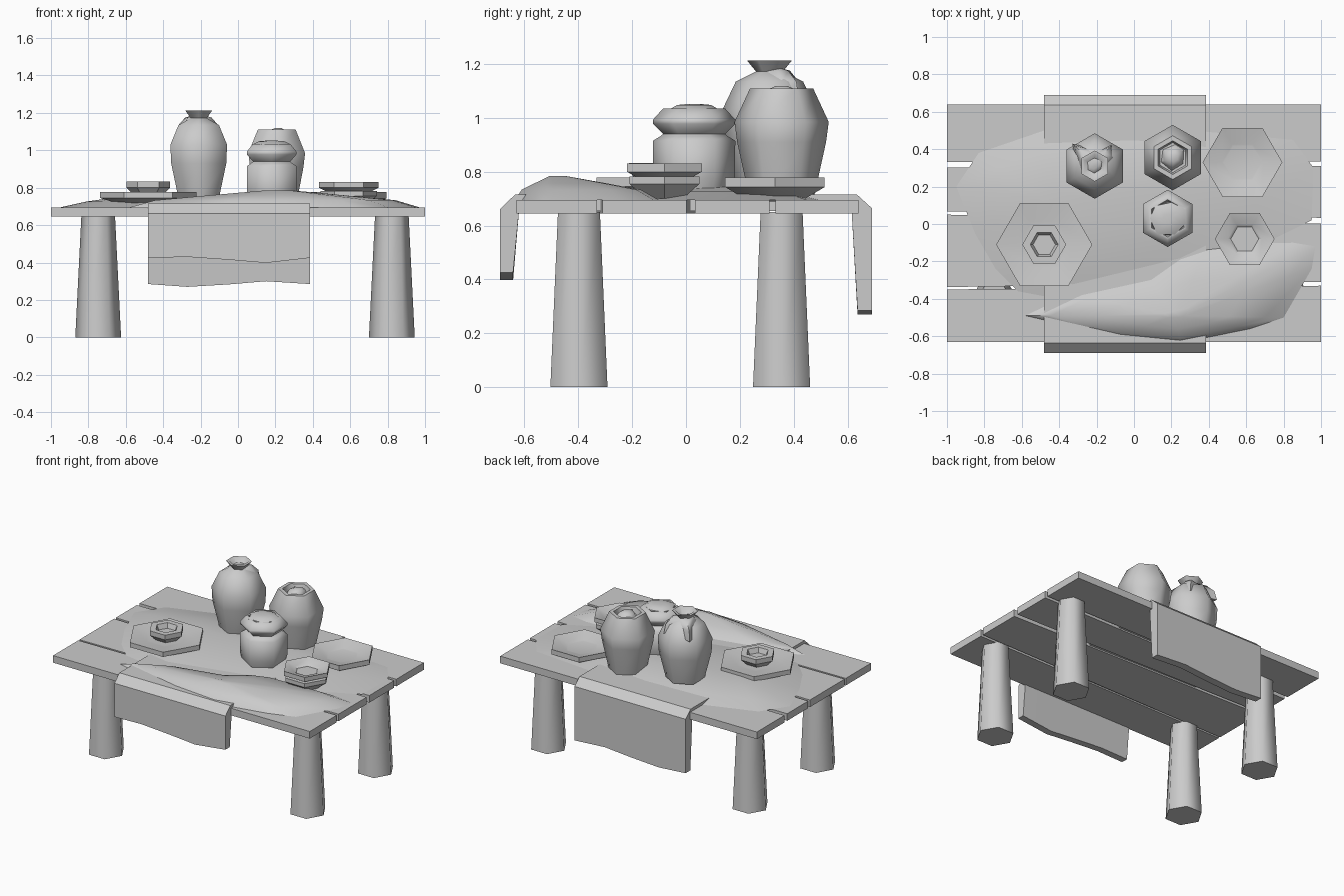
import bpy, math
from math import radians, cos, sin

if "Cube" in bpy.data.objects:
    bpy.data.objects.remove(bpy.data.objects["Cube"])


def make(name, verts, faces, angle=None):
    me = bpy.data.meshes.new(name)
    me.from_pydata(verts, [], faces)
    ob = bpy.data.objects.new(name, me)
    bpy.context.collection.objects.link(ob)
    bpy.ops.object.select_all(action='DESELECT')
    ob.select_set(True)
    bpy.context.view_layer.objects.active = ob
    bpy.ops.object.mode_set(mode='EDIT')
    bpy.ops.mesh.select_all(action='SELECT')
    bpy.ops.mesh.normals_make_consistent(inside=False)
    bpy.ops.object.mode_set(mode='OBJECT')
    if angle:
        bpy.ops.object.shade_smooth_by_angle(angle=radians(angle))
    return ob


def loft(name, rings, angle=None):
    """Bridge equal-sized rings of points and cap both ends."""
    n = len(rings[0])
    verts = [p for r in rings for p in r]
    faces = [tuple(range(n)), tuple(range(len(verts) - n, len(verts)))]
    for k in range(len(rings) - 1):
        for i in range(n):
            j = (i + 1) % n
            faces.append((k*n + i, k*n + j, k*n + n + j, k*n + n + i))
    return make(name, verts, faces, angle)


def hexagon(name, x, y, profile, turn=0, angle=62):
    """Six-sided turned form; profile is (radius, height) pairs."""
    a = [radians(60*i + turn) for i in range(6)]
    return loft(name, [[(x + r*cos(t), y + r*sin(t), z) for t in a] for r, z in profile], angle)


def drift(name, outline, centre, steps, base):
    """Sand heap: outline shrinks toward a peak; steps are (scale, height)."""
    cx, cy = centre
    rings = [[(x, y, base) for x, y in outline]]
    for s, z in steps:
        rings.append([(cx + (x - cx)*s, cy + (y - cy)*s, z) for x, y in outline])
    return loft(name, rings, 50)


# Table planks: y edges at the left end and right end
planks = [(-.63, -.35, -.63, -.33), (-.337, .05, -.31, .002),
          (.068, .302, .033, .31), (.332, .64, .333, .64)]
for i, (l0, l1, r0, r1) in enumerate(planks):
    loft(f"plank_{i + 1}", [[(-1, l0, z), (1, r0, z), (1, r1, z), (-1, l1, z)] for z in (.645, .695)])

# Legs
for i, x in enumerate((-.7475, .8225)):
    for j, y in enumerate((-.3975, .355)):
        hexagon(f"leg_{('left', 'right')[i]}_{('front', 'back')[j]}", x, y, [(.1225, 0), (.09, .65)])

# Runner draped over both long edges, with wavy hems
rings = []
for x, f, b in ((-.48, .435, .285), (-.27, .44, .27), (-.05, .425, .283),
                (.15, .408, .30), (.385, .435, .285)):
    rings.append([(x, -.69, f - .01), (x, -.69, .662), (x, -.635, .715), (x, .635, .715),
                  (x, .69, .665), (x, .69, b), (x, .637, b), (x, .615, .655),
                  (x, -.62, .655), (x, -.642, f - .01)])
loft("runner", rings, 40)

# Sand drifted over the table
drift("sand_back", [(-.95, .2), (-.83, .38), (-.48, .5), (.1, .52), (.85, .45), (.96, .3),
                    (.95, .02), (.4, -.25), (-.3, -.42), (-.62, -.36), (-.74, -.24), (-.85, -.05)],
      (-.45, .12), [(.72, .726), (.42, .748), (.12, .755)], .695)
drift("sand_front", [(-.58, -.49), (-.33, -.37), (.08, -.28), (.25, -.16), (.4, -.11), (.85, -.1),
                     (.97, -.12), (.95, -.24), (.8, -.5), (.62, -.56), (.25, -.635), (-.1, -.6)],
      (.22, -.49), [(.83, .733), (.5, .757), (.1, .785)], .695)

# Tall vase with sand on its shoulder
hexagon("tall_vase", -.21, .31, [(.125, .745), (.17, .93), (.175, 1.03), (.125, 1.135), (.05, 1.172),
                                 (.083, 1.213), (.062, 1.213), (.035, 1.17)], 30)
drift("tall_vase_sand", [(-.33, .43), (-.305, .27), (-.22, .235), (-.14, .29),
                         (-.095, .36), (-.12, .42), (-.21, .40)],
      (-.21, .32), [(.9, 1.135), (.6, 1.175), (.3, 1.185)], 1.07)

# Open vase filled with sand
hexagon("open_vase", .207, .355, [(.12, .705), (.165, .91), (.175, .985), (.117, 1.11),
                                  (.09, 1.11), (.08, 1.07)], 30)
drift("open_vase_sand", [(.14, .33), (.2, .28), (.265, .32), (.27, .4), (.22, .43), (.15, .4)],
      (.22, .355), [(.7, 1.105), (.3, 1.118)], 1.06)

# Squat jar with flared collar and sand fill
hexagon("jar", .18, .03, [(.13, .705), (.152, .775), (.153, .915), (.125, .932), (.115, .94), (.153, .978),
                          (.153, .993), (.115, 1.035), (.1, 1.035), (.09, 1.0)], 30)
drift("jar_sand", [(.08, .03), (.12, -.06), (.22, -.06), (.28, .0), (.28, .08), (.2, .12), (.11, .1)],
      (.18, .03), [(.95, 1.035), (.7, 1.048), (.25, 1.052)], 1.0)

# Plates and bowls
hexagon("large_plate", -.48, -.11, [(.13, .705), (.257, .745), (.257, .778), (.14, .762), (.12, .76)], angle=35)
hexagon("small_bowl", -.48, -.11, [(.075, .76), (.117, .8), (.117, .833), (.075, .833), (.06, .8)], angle=35)
hexagon("back_plate", .58, .33, [(.11, .69), (.213, .743), (.213, .778), (.11, .75), (.1, .748)], angle=35)
hexagon("lower_bowl", .592, -.08, [(.08, .7), (.15, .755), (.15, .782), (.1, .782)], angle=35)
hexagon("upper_bowl", .592, -.08, [(.1, .77), (.16, .8), (.16, .831), (.09, .812), (.075, .8)], angle=35)
